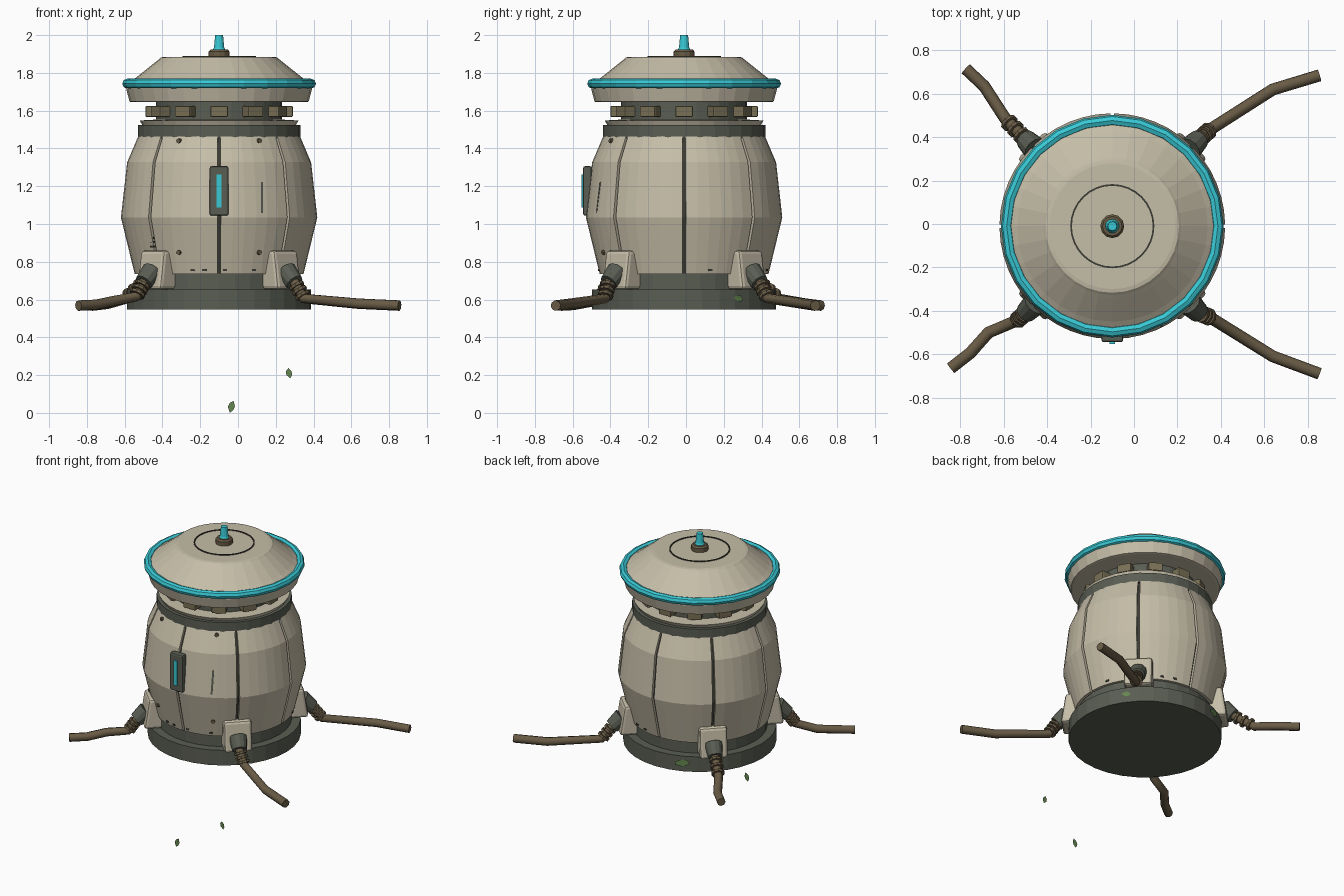
import bpy, bmesh, math
from math import pi, cos, sin, radians
from mathutils import Vector, Matrix

if "Cube" in bpy.data.objects:
    bpy.data.objects.remove(bpy.data.objects["Cube"])

C = Vector((-0.1, -0.01, 0))          # body axis


def mat(name, *rgb):
    m = bpy.data.materials.new(name)
    m.diffuse_color = (*rgb, 1)
    m.use_nodes = True
    m.node_tree.nodes["Principled BSDF"].inputs["Base Color"].default_value = m.diffuse_color
    return m


CREAM = mat("cream", 0.56, 0.51, 0.39)
DARK = mat("dark", 0.10, 0.11, 0.085)
BLACK = mat("seam", 0.045, 0.045, 0.035)
BROWN = mat("brown", 0.14, 0.105, 0.06)
TAN = mat("tan", 0.19, 0.16, 0.09)
CYAN = mat("cyan", 0.04, 0.58, 0.66)
GREEN = mat("leaf", 0.13, 0.24, 0.08)


def finish(name, bm, material, loc=C):
    bmesh.ops.recalc_face_normals(bm, faces=bm.faces)
    me = bpy.data.meshes.new(name)
    bm.to_mesh(me)
    bm.free()
    ob = bpy.data.objects.new(name, me)
    ob.location = loc
    me.materials.append(material)
    bpy.context.collection.objects.link(ob)
    return ob


def lathe(name, profile, material, n=32, closed=False):
    """Revolve (radius, z) points; ends are capped, or joined when closed."""
    bm = bmesh.new()
    rings = [[bm.verts.new((r * cos(2 * pi * i / n), r * sin(2 * pi * i / n), z))
              for i in range(n)] for r, z in profile]
    pairs = list(zip(rings, rings[1:]))
    if closed:
        pairs.append((rings[-1], rings[0]))
    else:
        bm.faces.new(rings[0])
        bm.faces.new(rings[-1])
    for a, b in pairs:
        for i in range(n):
            j = (i + 1) % n
            bm.faces.new((a[i], a[j], b[j], b[i]))
    return finish(name, bm, material)


def frame(angle, r, z):
    """Local x points outward from the body, y is tangential."""
    return Matrix.Rotation(angle, 4, 'Z') @ Matrix.Translation((r, 0, z))


def box(name, angle, r, z, size, material, bevel=0.0, tilt=0.0, taper=0.0, roll=0.0):
    bm = bmesh.new()
    bmesh.ops.create_cube(bm, size=1, matrix=Matrix.Diagonal((*size, 1)))
    for v in bm.verts:
        if v.co.x > 0 and v.co.z > 0:
            v.co.x -= taper
    if bevel:
        bmesh.ops.bevel(bm, geom=bm.edges[:], offset=bevel, segments=2,
                        affect='EDGES', profile=0.5)
    bm.transform(frame(angle, r, z) @ Matrix.Rotation(tilt, 4, 'Y') @ Matrix.Rotation(roll, 4, 'X'))
    return finish(name, bm, material)


def rod(name, a, b, r1, r2, material, n=12):
    a, b = Vector(a), Vector(b)
    d = b - a
    bm = bmesh.new()
    bmesh.ops.create_cone(bm, cap_ends=True, segments=n, radius1=r1, radius2=r2, depth=d.length,
                          matrix=Matrix.Translation((a + b) / 2) @ d.to_track_quat('Z', 'Y').to_matrix().to_4x4())
    return finish(name, bm, material, (0, 0, 0))


def leaf(name, matrix, w, h):
    bm = bmesh.new()
    pts = [(0, -.5), (.4, -.25), (.5, .1), (0.1, .5), (-.4, .25), (-.5, -.1)]
    bm.faces.new([bm.verts.new((0, x * w, z * h)) for x, z in pts])
    bm.transform(matrix)
    return finish(name, bm, GREEN)


# base and dark lower ring
lathe("base", [(.487, .548), (.487, .654)], DARK)
lathe("lower_ring", [(.43, .65), (.43, .745)], DARK)

# barrel: dark liner with eight curved panels over it
BARREL = [(.447, .735), (.52, 1.035), (.487, 1.327), (.428, 1.465)]
lathe("barrel_liner", [(r - .018, z) for r, z in BARREL], BLACK, 48)
for k in range(8):
    bm = bmesh.new()
    a0, a1, steps = k * pi / 4 + .017, (k + 1) * pi / 4 - .017, 6
    outer = [[(r, z) for r, z in BARREL], [(r - .025, z) for r, z in BARREL]]
    for i in range(steps):
        t0 = a0 + (a1 - a0) * i / steps
        t1 = a0 + (a1 - a0) * (i + 1) / steps
        loop = outer[0] + outer[1][::-1]
        p = [[bm.verts.new((r * cos(t), r * sin(t), z)) for r, z in loop] for t in (t0, t1)]
        for j in range(8):
            bm.faces.new((p[0][j], p[1][j], p[1][(j + 1) % 8], p[0][(j + 1) % 8]))
        if i == 0:
            for j in range(3):
                bm.faces.new((p[0][j], p[0][j + 1], p[0][6 - j], p[0][7 - j]))
        if i == steps - 1:
            for j in range(3):
                bm.faces.new((p[1][j], p[1][j + 1], p[1][6 - j], p[1][7 - j]))
    bmesh.ops.remove_doubles(bm, verts=bm.verts, dist=1e-5)
    finish("barrel_panel", bm, CREAM)

# shoulder collar, rim and neck with twelve vent blocks
lathe("collar", [(.43, 1.455), (.43, 1.523)], DARK)
lathe("shoulder_rim", [(.405, 1.52), (.42, 1.548), (.33, 1.553)], CREAM)
lathe("neck", [(.333, 1.55), (.333, 1.65)], DARK)
for k in range(12):
    box("vent_block", k * pi / 6, .355, 1.596, (.07, .092, .058), TAN, .006)

# head dome, glowing rim and cap details
lathe("head", [(.462, 1.645), (.474, 1.648), (.492, 1.715), (.485, 1.745), (.44, 1.775),
               (.336, 1.858), (.318, 1.872), (.307, 1.882), (.29, 1.885)], CREAM)
lathe("glow_ring", [(.487 + .026 * cos(pi * i / 4), 1.743 + .026 * sin(pi * i / 4))
                    for i in range(8)], CYAN, 24, True)
lathe("cap_groove", [(.186, 1.88), (.194, 1.88), (.194, 1.89), (.186, 1.89)], BLACK, 32, True)
lathe("antenna_base", [(.055, 1.88), (.055, 1.913), (.045, 1.924)], BROWN, 12)
lathe("antenna", [(.034, 1.92), (.027, 1.935), (.021, 2.0)], CYAN, 12)

# front light
box("light_frame", -pi / 2, .512, 1.175, (.045, .1, .262), DARK, .01)
box("light_strip", -pi / 2, .532, 1.175, (.02, .025, .175), CYAN)

# front bolts, scratch and paint chips
for sx in (-1, 1):
    for z, r in ((1.44, .44), (.85, .475)):
        a = -pi / 2 + sx * math.asin(.212 / r)
        d = Vector((cos(a), sin(a), 0))
        rod("bolt", C + d * (r - .02) + Vector((0, 0, z)),
            C + d * (r + .01) + Vector((0, 0, z)), .015, .012, BROWN, 8)
box("scratch", radians(-63.5), .503, 1.14, (.012, .012, .165), DARK, tilt=radians(-6), roll=radians(-3))
for dz in (0, .025, .045):
    box("paint_chip", radians(-137), .479, .88 + dz, (.016, .028, .01), BLACK)
for deg in (-125, -108, -100, -86, -66, -48, 18, 40, 64, 75):
    box("edge_chip", radians(deg), .45, .757, (.012, .022, .012), BLACK)

# four legs: bracket, joint, wrapped root
LEGS = {
    "front_right": (-45, [(.35, -.43, .605), (.64, -.61, .578), (.855, -.69, .568)]),
    "back_right": (45, [(.35, .435, .605), (.64, .62, .578), (.855, .685, .568)]),
    "back_left": (135, [(-.593, .485, .605), (-.69, .635, .578), (-.775, .715, .568)]),
    "front_left": (225, [(-.54, -.445, .615), (-.67, -.50, .59), (-.755, -.595, .572), (-.845, -.665, .568)]),
}
for name, (deg, path) in LEGS.items():
    a = radians(deg)
    d = Vector((cos(a), sin(a), 0))
    box(name + "_bracket", a, .463, .757, (.135, .18, .205), CREAM, .018, taper=.03)
    start = C + d * .50 + Vector((0, 0, .75))
    knee = C + d * .565 + Vector((0, 0, .69))
    rod(name + "_joint", start, knee, .058, .048, DARK)
    pts = [start, knee] + [Vector(p) for p in path]
    cu = bpy.data.curves.new(name + "_leg", 'CURVE')
    cu.dimensions = '3D'
    cu.bevel_depth, cu.bevel_resolution, cu.use_fill_caps = .028, 2, True
    sp = cu.splines.new('POLY')
    sp.points.add(len(pts) - 1)
    for q, p in zip(sp.points, pts):
        q.co = (*p, 1)
    cu.materials.append(BROWN)
    bpy.context.collection.objects.link(bpy.data.objects.new(name + "_leg", cu))
    axis = (pts[2] - knee)
    step = axis.normalized() * .008
    for t in (.2, .5, .8):
        p = knee + axis * t
        rod(name + "_wrap", p - step, p + step, .042, .042, BROWN, 10)

# leaves: two drifting below the front, two stuck on the base
leaf("falling_leaf_high", Matrix.Translation(Vector((.27, -.56, .21)) - C) @ Matrix.Rotation(-pi / 2, 4, 'Z')
     @ Matrix.Rotation(radians(15), 4, 'X'), .032, .055)
leaf("falling_leaf_low", Matrix.Translation(Vector((-.035, -.625, .033)) - C) @ Matrix.Rotation(-pi / 2, 4, 'Z')
     @ Matrix.Rotation(radians(-15), 4, 'X'), .035, .065)
leaf("base_leaf_right", frame(radians(36), .492, .605) @ Matrix.Rotation(radians(-10), 4, 'X'), .06, .035)
leaf("base_leaf_back", frame(radians(112), .495, .61) @ Matrix.Rotation(radians(10), 4, 'X'), .1, .055)
